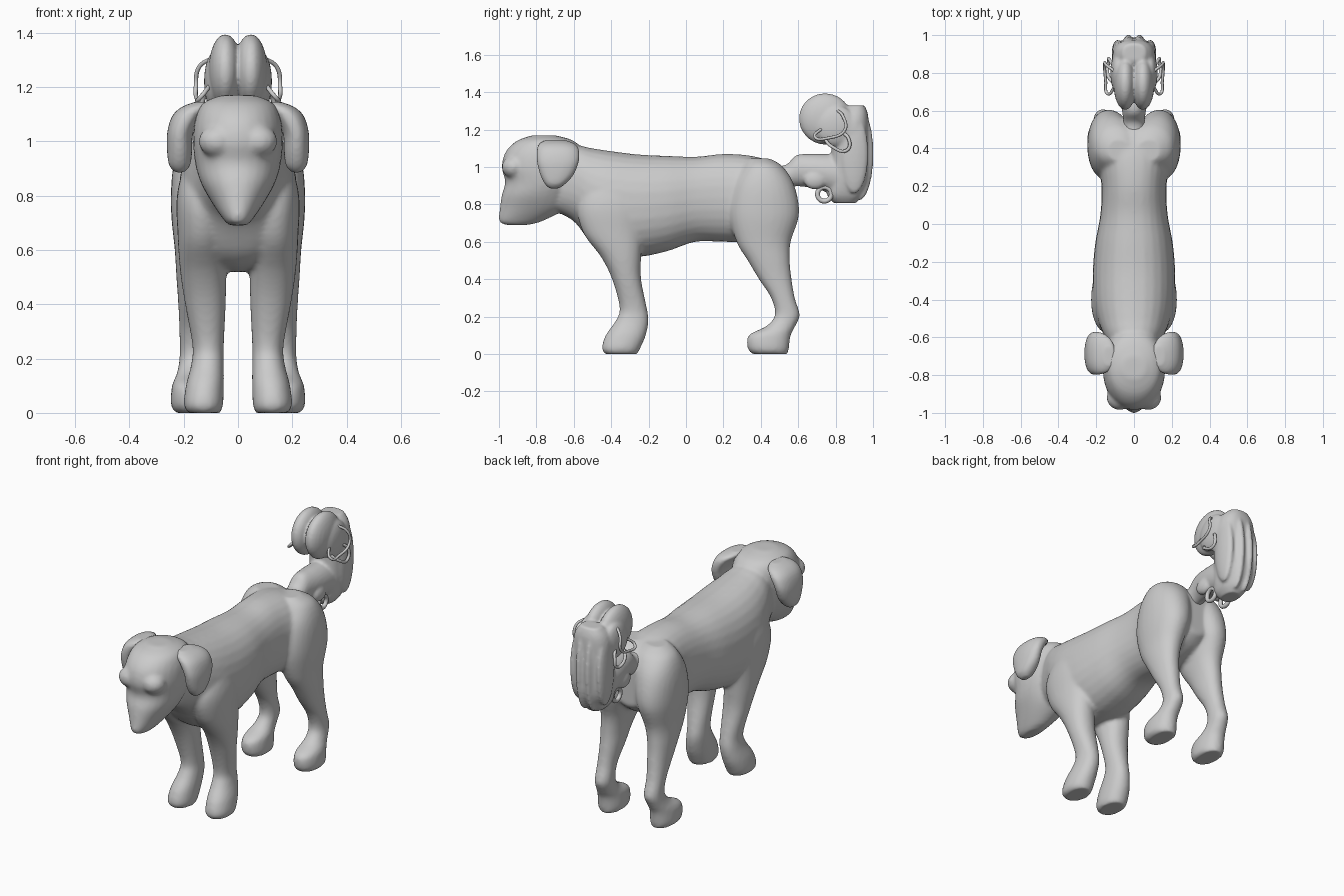
import bpy, bmesh, math
from mathutils import Matrix, Vector

if "Cube" in bpy.data.objects:
    bpy.data.objects.remove(bpy.data.objects["Cube"])


def spline(keys, steps=5):
    """Catmull-Rom interpolation of section tuples."""
    out = []
    for i in range(len(keys) - 1):
        p0, p1, p2, p3 = (keys[max(0, min(len(keys) - 1, i + k))] for k in (-1, 0, 1, 2))
        for s in range(steps):
            t = s / steps
            out.append([0.5 * (2 * b + (c - a) * t + (2 * a - 5 * b + 4 * c - d) * t * t
                        + (3 * b - a - 3 * c + d) * t ** 3)
                        for a, b, c, d in zip(p0, p1, p2, p3)])
    return out + [list(keys[-1])]


def loft(bm, axis, keys, side=1, power=2.0, n=28):
    """Section = (position on axis, x centre, other centre, x radius, other radius)."""
    rings = []
    for t, xc, oc, rx, ro in spline(keys):
        ring = []
        for k in range(n):
            a = 2 * math.pi * k / n
            c, s = math.cos(a), math.sin(a)
            x = side * (xc + rx * math.copysign(abs(c) ** (2 / power), c))
            o = oc + ro * math.copysign(abs(s) ** (2 / power), s)
            ring.append(bm.verts.new((x, t, o) if axis == 'Y' else (x, o, t)))
        rings.append(ring)
    faces = [bm.faces.new(rings[0]), bm.faces.new(rings[-1])]
    for r, q in zip(rings, rings[1:]):
        for k in range(n):
            faces.append(bm.faces.new((r[k], r[(k + 1) % n], q[(k + 1) % n], q[k])))
    bmesh.ops.recalc_face_normals(bm, faces=faces)


def blob(bm, loc, radii, tilt=0):
    m = Matrix.Translation(loc) @ Matrix.Rotation(tilt, 4, 'X') @ Matrix.Diagonal((*radii, 1))
    bmesh.ops.create_uvsphere(bm, u_segments=24, v_segments=16, radius=1, matrix=m)


def finish(bm, name, voxel, smooth):
    me = bpy.data.meshes.new(name)
    bm.to_mesh(me)
    bm.free()
    ob = bpy.data.objects.new(name, me)
    bpy.context.collection.objects.link(ob)
    r = ob.modifiers.new("fuse", 'REMESH')
    r.mode = 'VOXEL'
    r.voxel_size = voxel
    r.use_smooth_shade = True
    s = ob.modifiers.new("soften", 'SMOOTH')
    s.factor = 0.5
    s.iterations = smooth
    return ob


# Torso: (y, top, bottom, half width)
bm = bmesh.new()
torso = [(-.74, 1.08, .78, .10), (-.6, 1.115, .71, .155), (-.5, 1.10, .58, .195),
         (-.4, 1.085, .525, .215), (-.25, 1.067, .52, .218), (-.1, 1.06, .55, .205),
         (.05, 1.055, .60, .178), (.2, 1.07, .60, .172), (.35, 1.06, .60, .19),
         (.48, 1.02, .64, .17), (.56, .95, .70, .09)]
loft(bm, 'Y', [(y, 0, (t + b) / 2, w, (t - b) / 2) for y, t, b, w in torso], power=2.25)

# Head: (z, front, back, half width)
head = [(.69, -.96, -.85, .03), (.71, -1.0, -.77, .052), (.78, -.995, -.64, .10),
        (.85, -.985, -.6, .138), (.92, -.967, -.57, .158), (1.0, -.985, -.55, .165),
        (1.08, -.965, -.55, .158), (1.14, -.905, -.6, .13), (1.17, -.82, -.70, .06)]
loft(bm, 'Z', [(z, 0, (f + b) / 2, w, (b - f) / 2) for z, f, b, w in head], power=2.1)

# Legs: (z, x, front, back, x radius)
front_leg = [(0, .125, -.43, -.26, .06), (.03, .127, -.45, -.245, .072), (.1, .122, -.43, -.215, .07),
             (.18, .112, -.375, -.2, .06), (.25, .11, -.355, -.21, .058), (.4, .12, -.395, -.24, .075),
             (.52, .128, -.455, -.24, .085), (.65, .132, -.55, -.23, .09), (.8, .13, -.58, -.22, .095),
             (.95, .11, -.5, -.28, .08)]
hind_leg = [(0, .172, .355, .545, .058), (.03, .175, .33, .55, .072), (.1, .175, .335, .56, .068),
            (.15, .17, .43, .585, .054), (.21, .165, .475, .608, .05), (.3, .165, .455, .582, .051),
            (.4, .16, .39, .565, .06), (.5, .157, .33, .555, .07), (.6, .148, .27, .56, .085),
            (.75, .135, .23, .605, .112), (.9, .12, .25, .58, .12), (1.0, .095, .3, .52, .11),
            (1.045, .08, .33, .45, .06)]
for side in (1, -1):
    for leg in (front_leg, hind_leg):
        loft(bm, 'Z', [(z, x, (f + b) / 2, r, (b - f) / 2) for z, x, f, b, r in leg], side, 2.15)
    blob(bm, (side * .075, -.92, 1.0), (.07, .065, .06))
finish(bm, "dog_body", .011, 6)

# Floppy ears
ear = [(.885, .215, -.705, .015, .025), (.91, .215, -.70, .038, .055), (.96, .215, -.69, .046, .09),
       (1.03, .213, -.685, .048, .112), (1.09, .188, -.685, .056, .113), (1.125, .155, -.69, .055, .095),
       (1.145, .13, -.70, .03, .05)]
for side, label in ((1, "left"), (-1, "right")):
    bm = bmesh.new()
    loft(bm, 'Z', ear, side, 2.3)
    finish(bm, label + "_ear", .009, 4)

# Tail: narrow root swelling into a curled, fluted tuft
bm = bmesh.new()
loft(bm, 'Y', [(.44, 0, .96, .07, .05), (.53, 0, .95, .057, .06), (.59, 0, .98, .062, .083),
               (.66, 0, .98, .075, .09), (.74, 0, .97, .085, .10), (.85, 0, .95, .09, .12)])
loft(bm, 'Z', [(.808, 0, .85, .045, .06), (.85, 0, .85, .075, .095), (.93, 0, .87, .095, .11),
               (1.05, 0, .88, .105, .105), (1.2, 0, .88, .115, .098), (1.28, 0, .885, .10, .088),
               (1.33, 0, .91, .06, .045)], power=2.5)
for side in (1, -1):
    blob(bm, (side * .047, .745, 1.257), (.062, .142, .137), -.25)
    blob(bm, (side * .085, .80, 1.22), (.04, .11, .11))
    blob(bm, (side * .03, .925, 1.07), (.032, .078, .25))
    blob(bm, (side * .088, .90, 1.07), (.03, .075, .21))
    blob(bm, (side * .06, .69, .93), (.03, .06, .05))
finish(bm, "tail_tuft", .009, 3)


# Loose curls of hair on the tuft
def curl(name, pts, side, thickness, cyclic=False):
    cu = bpy.data.curves.new(name, 'CURVE')
    cu.dimensions = '3D'
    cu.bevel_depth = thickness
    cu.bevel_resolution = 2
    cu.use_fill_caps = True
    sp = cu.splines.new('BEZIER')
    sp.bezier_points.add(len(pts) - 1)
    for p, (x, y, z) in zip(sp.bezier_points, pts):
        p.co = (side * x, y, z)
        p.handle_left_type = p.handle_right_type = 'AUTO'
    sp.use_cyclic_u = cyclic
    bpy.context.collection.objects.link(bpy.data.objects.new(name, cu))


outer = [(.09, .80, 1.31), (.145, .84, 1.27), (.155, .85, 1.2), (.15, .76, 1.155),
         (.14, .69, 1.16), (.10, .73, 1.21)]
inner = [(.08, .73, 1.17), (.135, .78, 1.11), (.135, .86, 1.09), (.13, .87, 1.15), (.09, .80, 1.2)]
ring = [(.05, .74 + .037 * math.cos(a), .855 + .037 * math.sin(a))
        for a in (0, math.pi / 2, math.pi, 1.5 * math.pi)]
for side, label in ((1, "left"), (-1, "right")):
    curl(label + "_outer_curl", outer, side, .008)
    curl(label + "_inner_curl", inner, side, .009)
    curl(label + "_lower_loop", ring, side, .013, True)
